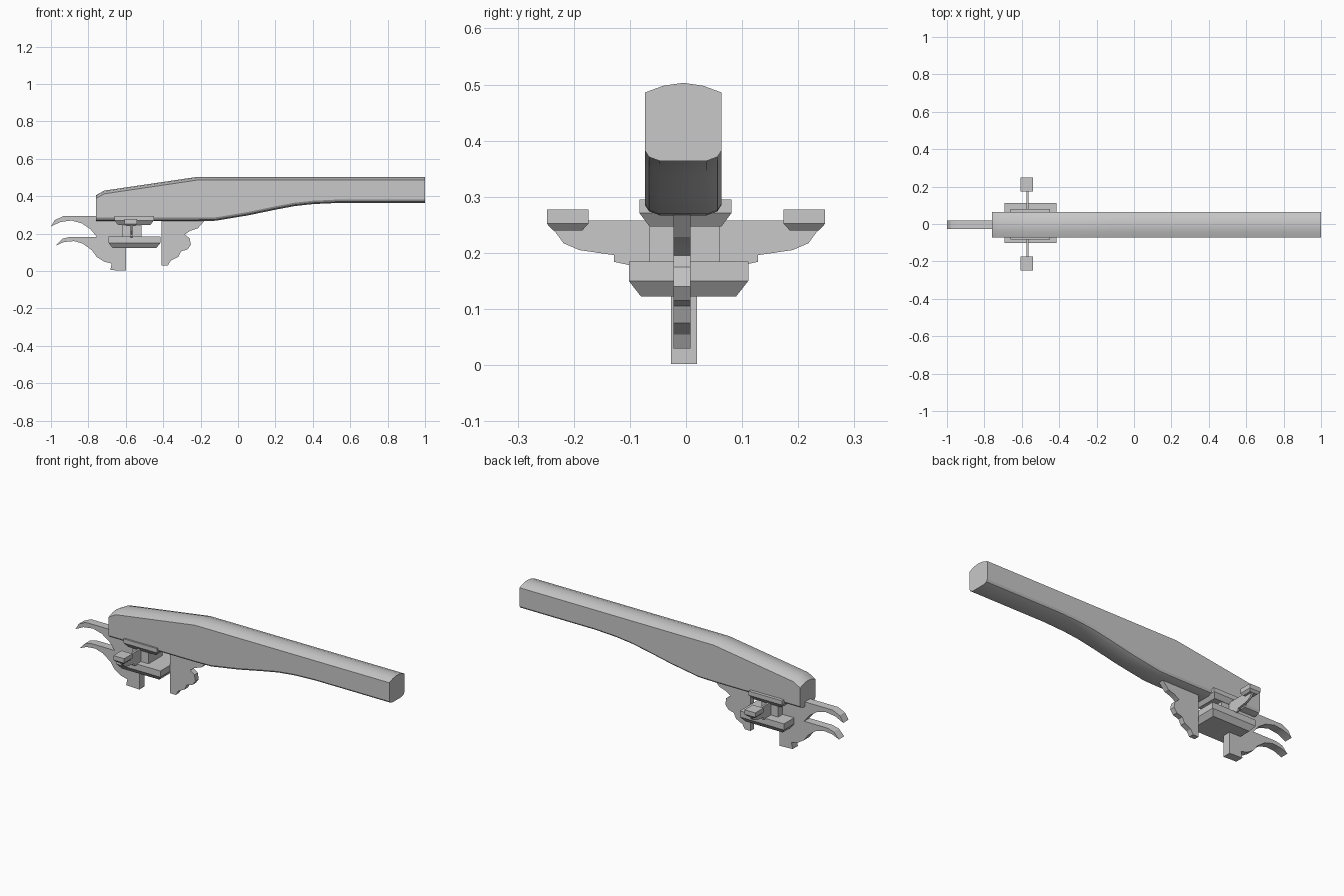
import bpy, bmesh, math

cube = bpy.data.objects.get("Cube")
if cube:
    bpy.data.objects.remove(cube)

grey = bpy.data.materials.new("plain grey")
grey.use_nodes = True
colour = (0.58, 0.58, 0.58, 1)
grey.diffuse_color = colour
grey.node_tree.nodes["Principled BSDF"].inputs["Base Color"].default_value = colour

CY = -0.005  # shared centre line


def finish(bm, name, smooth=True):
    bmesh.ops.recalc_face_normals(bm, faces=bm.faces)
    mesh = bpy.data.meshes.new(name)
    bm.to_mesh(mesh)
    bm.free()
    mesh.materials.append(grey)
    obj = bpy.data.objects.new(name, mesh)
    bpy.context.collection.objects.link(obj)
    if smooth:
        bpy.ops.object.select_all(action='DESELECT')
        obj.select_set(True)
        bpy.context.view_layer.objects.active = obj
        bpy.ops.object.shade_smooth_by_angle(angle=math.radians(30))
    return obj


def loft(name, rings):
    """Skin a list of equal-length rings and cap both ends."""
    bm = bmesh.new()
    loops = [[bm.verts.new(p) for p in ring] for ring in rings]
    n = len(loops[0])
    for a, b in zip(loops, loops[1:]):
        for i in range(n):
            j = (i + 1) % n
            bm.faces.new((a[i], a[j], b[j], b[i]))
    bm.faces.new(loops[0])
    bm.faces.new(loops[-1])
    return finish(bm, name)


def plate(name, outline, y0, y1):
    """Side outline in x and z, given thickness across y."""
    return loft(name, [[(x, y, z) for x, z in outline] for y in (y0, y1)])


def block(name, x0, x1, y0, y1, z0, z1, chamfer=0, rise=0):
    """Box whose lower edges slope inwards."""
    def ring(z, c):
        return [(x0 + c, y0 + c, z), (x1 - c, y0 + c, z),
                (x1 - c, y1 - c, z), (x0 + c, y1 - c, z)]
    rings = [ring(z0, chamfer), ring(z1, 0)]
    if chamfer:
        rings.insert(1, ring(z0 + rise, 0))
    return loft(name, rings)


# Long tapered body: x, underside height, ridge height
stations = [(-0.76, 0.267, 0.405), (-0.715, 0.267, 0.43), (-0.22, 0.267, 0.503),
            (-0.12, 0.269, 0.503), (0.05, 0.297, 0.503), (0.2, 0.328, 0.503),
            (0.3, 0.347, 0.503), (0.4, 0.358, 0.503), (0.53, 0.364, 0.503),
            (1, 0.364, 0.503)]


def body_ring(x, low, high):
    half = [(0.042, low), (0.061, low + 0.007), (0.068, low + 0.018),
            (0.068, high - 0.017), (0.035, high - 0.005)]
    right = [(x, CY + y, z) for y, z in half]
    left = [(x, CY - y, z) for y, z in reversed(half)]
    return right + [(x, CY, high)] + left


loft("body", [body_ring(*s) for s in stations])

# Rear plate with two curled hooks and a foot
plate("rear_hook_plate", [
    (-1, 0.238), (-0.98, 0.272), (-0.935, 0.293), (-0.6, 0.293), (-0.6, 0.002),
    (-0.683, 0.005), (-0.675, 0.04), (-0.715, 0.05), (-0.755, 0.075),
    (-0.78, 0.11), (-0.83, 0.147), (-0.877, 0.16), (-0.93, 0.155),
    (-0.973, 0.137), (-0.94, 0.172), (-0.9, 0.182), (-0.755, 0.182),
    (-0.765, 0.195), (-0.79, 0.225), (-0.835, 0.255), (-0.89, 0.27),
    (-0.95, 0.262)], -0.027, 0.02)

# Scalloped front plate
plate("front_scroll_plate", [
    (-0.41, 0.285), (-0.41, 0.03), (-0.375, 0.03), (-0.36, 0.055),
    (-0.32, 0.075), (-0.305, 0.105), (-0.27, 0.115), (-0.252, 0.14),
    (-0.258, 0.175), (-0.285, 0.195), (-0.255, 0.215), (-0.215, 0.228),
    (-0.165, 0.285)], -0.022, 0.008)

# Stacked clamp under the body
block("upper_clamp", -0.66, -0.45, -0.083, 0.081, 0.247, 0.295, 0.018, 0.024)
block("clamp_post", -0.62, -0.515, -0.065, 0.061, 0.18, 0.25)
block("lower_clamp", -0.692, -0.415, -0.102, 0.111, 0.122, 0.185, 0.022, 0.028)

# Thin curved side arms with square end pads
arm = [(0.02, 0.258), (0.225, 0.258), (0.235, 0.24), (0.218, 0.217),
       (0.19, 0.205), (0.128, 0.196), (0.128, 0.184), (0.1, 0.178), (0.02, 0.178)]
for side, name in ((1, "back"), (-1, "front")):
    loft(name + "_arm", [[(x, side * y, z) for y, z in arm] for x in (-0.575, -0.563)])
    y0, y1 = sorted((side * 0.174, side * 0.248))
    block(name + "_pad", -0.608, -0.54, y0, y1, 0.24, 0.277, 0.011, 0.012)
